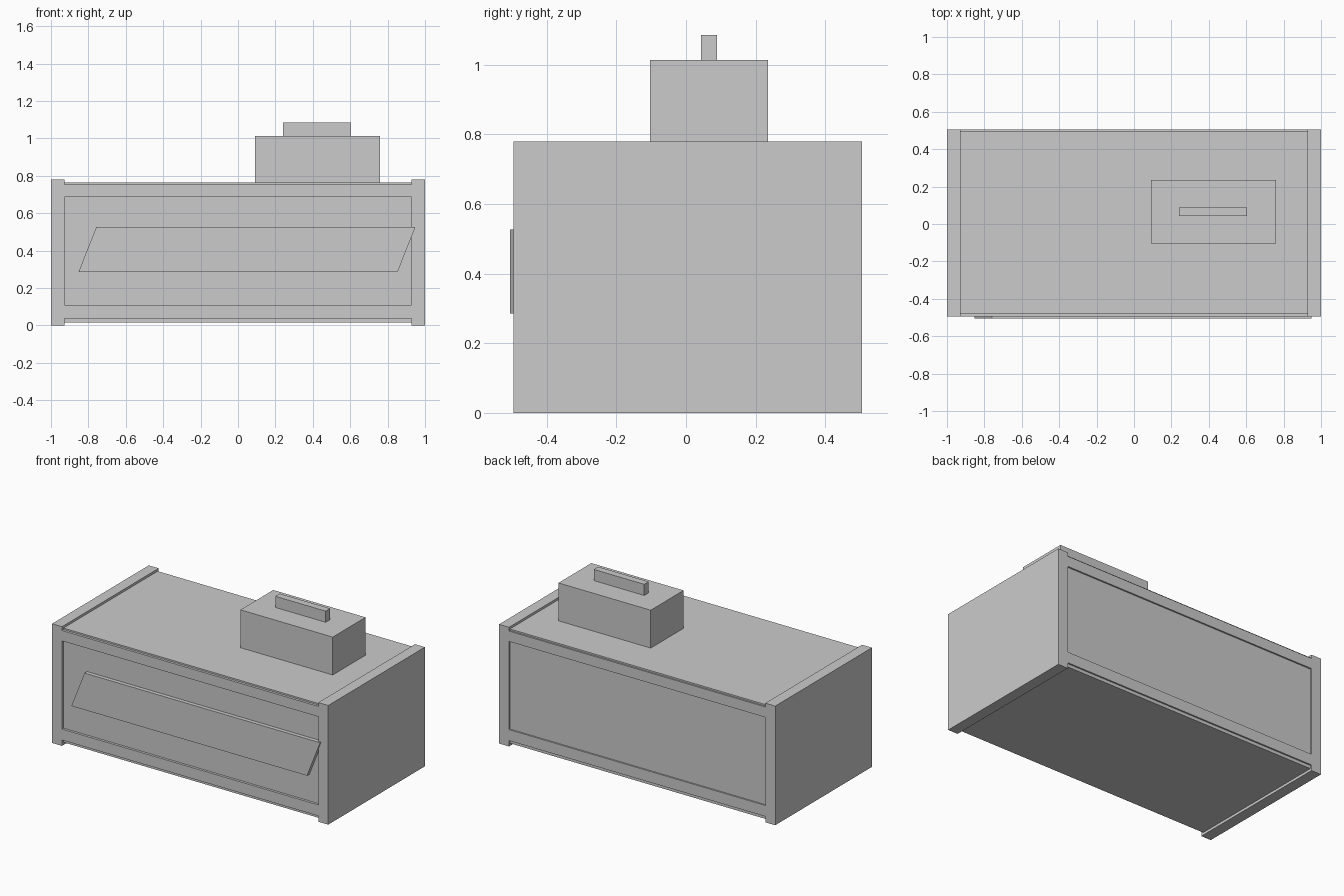
import bpy
import bmesh

if "Cube" in bpy.data.objects:
    bpy.data.objects.remove(bpy.data.objects["Cube"])


def prism(name, profile, y0, y1):
    """Extrude an x-z outline from y0 to y1."""
    bm = bmesh.new()
    face = bm.faces.new([bm.verts.new((x, y0, z)) for x, z in profile])
    out = bmesh.ops.extrude_face_region(bm, geom=[face])
    verts = [v for v in out["geom"] if isinstance(v, bmesh.types.BMVert)]
    bmesh.ops.translate(bm, verts=verts, vec=(0, y1 - y0, 0))
    bmesh.ops.recalc_face_normals(bm, faces=bm.faces)
    mesh = bpy.data.meshes.new(name)
    bm.to_mesh(mesh)
    bm.free()
    obj = bpy.data.objects.new(name, mesh)
    bpy.context.collection.objects.link(obj)
    return obj


def box(name, x0, x1, y0, y1, z0, z1):
    return prism(name, [(x0, z0), (x1, z0), (x1, z1), (x0, z1)], y0, y1)


FRONT, BACK = -0.495, 0.505        # outer faces of the frame
CORE_F, CORE_B = -0.479, 0.495     # recessed panel faces
INNER = 0.928                      # inner face of the end panels

# Main body with recessed front and back panels
box("body", -INNER, INNER, CORE_F, CORE_B, 0.017, 0.765)

# Thick end panels
box("left_end_panel", -1, -INNER, FRONT, BACK, 0, 0.78)
box("right_end_panel", INNER, 1, FRONT, BACK, 0, 0.78)

# Horizontal frame rails, front and back
for side, y0, y1 in (("front", FRONT, CORE_F), ("back", CORE_B, BACK)):
    box(side + "_top_rail", -INNER, INNER, y0, y1, 0.687, 0.755)
    box(side + "_bottom_rail", -INNER, INNER, y0, y1, 0.038, 0.11)

# Slanted plate on the front
prism("front_plate", [(-0.853, 0.285), (0.853, 0.285), (0.948, 0.526), (-0.758, 0.526)],
      -0.505, CORE_F)

# Small box on top with its grip
box("top_box", 0.09, 0.758, -0.103, 0.236, 0.765, 1.013)
box("top_grip", 0.24, 0.605, 0.043, 0.089, 1.013, 1.086)
